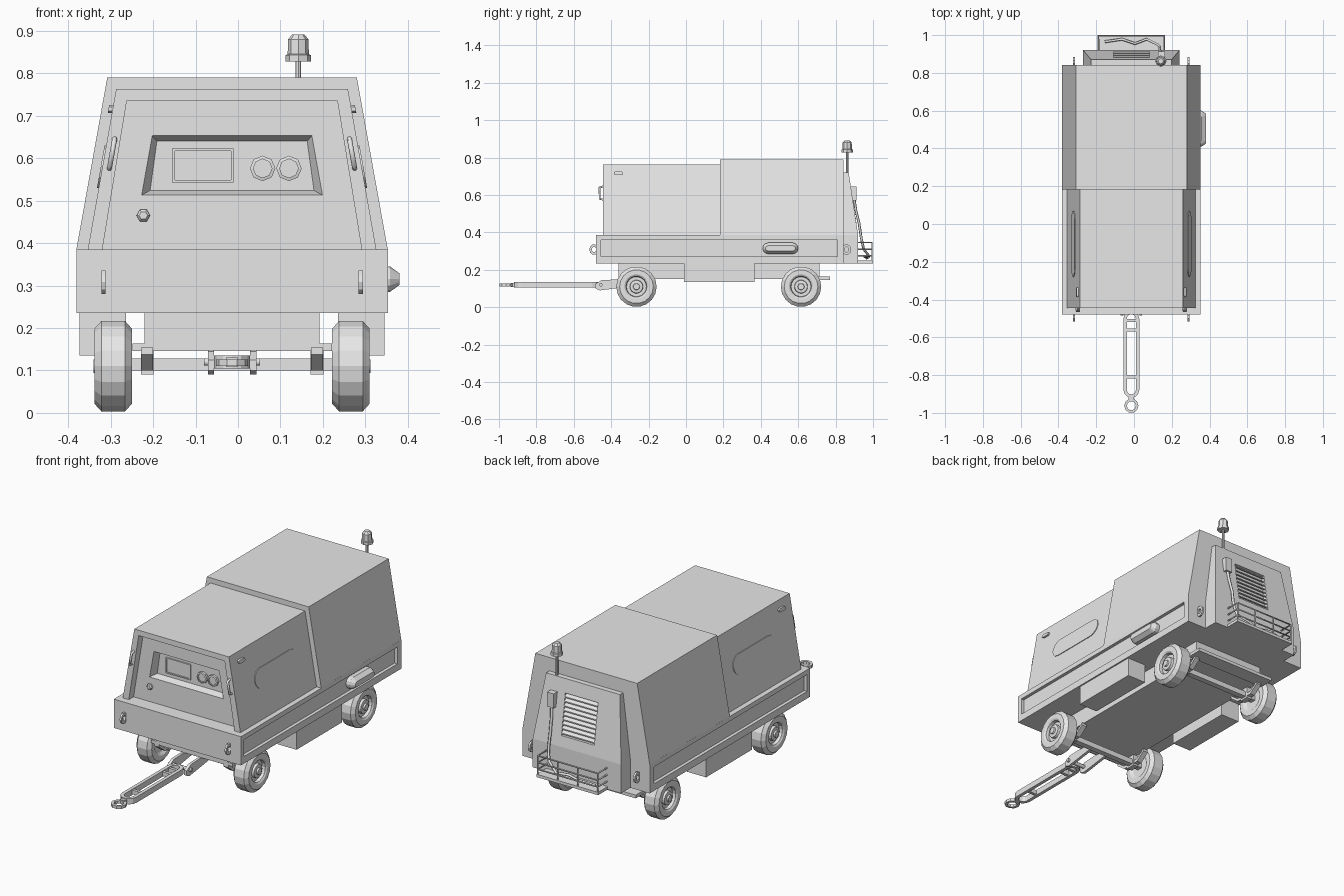
import bpy, bmesh
from math import sin, cos, pi
from mathutils import Vector

old = bpy.data.objects.get("Cube")
if old:
    bpy.data.objects.remove(old, do_unlink=True)

grey = bpy.data.materials.new("light_grey")
grey.use_nodes = True
grey.diffuse_color = (0.8, 0.8, 0.8, 1)
grey.node_tree.nodes["Principled BSDF"].inputs["Base Color"].default_value = (0.8, 0.8, 0.8, 1)
CX = -0.014          # body centre line
SIDES = (("right", -1), ("left", 1))


def add(name, mesh):
    mesh.materials.clear()
    mesh.materials.append(grey)
    ob = bpy.data.objects.new(name, mesh)
    ob.location.x = CX
    bpy.context.collection.objects.link(ob)
    return ob


def loft(name, rings, closed=False):
    """Skin a list of equal rings; capped at both ends unless closed."""
    bm = bmesh.new()
    vs = [[bm.verts.new(p) for p in ring] for ring in rings]
    n = len(vs[0])
    pairs = list(zip(vs, vs[1:])) + ([(vs[-1], vs[0])] if closed else [])
    for a, b in pairs:
        for i in range(n):
            j = (i + 1) % n
            bm.faces.new((a[i], a[j], b[j], b[i]))
    if not closed:
        bm.faces.new(vs[0])
        bm.faces.new(vs[-1])
    bmesh.ops.recalc_face_normals(bm, faces=bm.faces)
    mesh = bpy.data.meshes.new(name)
    bm.to_mesh(mesh)
    bm.free()
    return add(name, mesh)


def trap(y, hb, ht, zb, zt, yt=None):
    """Trapezoid ring across x; yt leans the top edge."""
    yt = y if yt is None else yt
    return [(-hb, y, zb), (hb, y, zb), (ht, yt, zt), (-ht, yt, zt)]


def rect_x(x, y0, y1, z0, z1):
    return [(x, y0, z0), (x, y1, z0), (x, y1, z1), (x, y0, z1)]


def box(name, x0, x1, y0, y1, z0, z1):
    return loft(name, [rect_x(x0, y0, y1, z0, z1), rect_x(x1, y0, y1, z0, z1)])


def stadium(u0, u1, r, v=0, n=6):
    """Rounded slot outline along u."""
    pts = []
    for c, a0 in ((u1 - r, -pi / 2), (u0 + r, pi / 2)):
        pts += [(c + r * cos(a0 + pi * i / n), v + r * sin(a0 + pi * i / n)) for i in range(n + 1)]
    return pts


def circle(r, n):
    return [(r * cos(2 * pi * i / n), r * sin(2 * pi * i / n)) for i in range(n)]


def lathe(name, axis, centre, profile, n):
    """Turn (radius, offset) pairs about an axis."""
    c = Vector(centre)
    def place(u, v, h):
        return c + Vector({"x": (h, u, v), "y": (u, h, v), "z": (u, v, h)}[axis])
    return loft(name, [[place(u, v, h) for u, v in circle(r, n)] for r, h in profile])


def tube(name, pts, r, cyclic=False):
    cu = bpy.data.curves.new(name, "CURVE")
    cu.dimensions = "3D"
    cu.bevel_depth = r
    cu.bevel_resolution = 1
    cu.use_fill_caps = True
    sp = cu.splines.new("POLY")
    sp.points.add(len(pts) - 1)
    for p, q in zip(sp.points, pts):
        p.co = (*q, 1)
    sp.use_cyclic_u = cyclic
    tmp = bpy.data.objects.new("tmp", cu)
    bpy.context.collection.objects.link(tmp)
    dg = bpy.context.evaluated_depsgraph_get()
    mesh = bpy.data.meshes.new_from_object(tmp.evaluated_get(dg))
    bpy.data.objects.remove(tmp, do_unlink=True)
    return add(name, mesh)


def hood_x(z):
    return 0.34 - (z - 0.385) * 0.178


# Lower body with a recessed channel along each side
full, chan = (-0.48, 0.843, 0.235, 0.385), (-0.455, 0.81, 0.272, 0.36)
loft("lower_body", [rect_x(-0.35, *chan), rect_x(-0.367, *chan), rect_x(-0.367, *full),
                    rect_x(0.367, *full), rect_x(0.367, *chan), rect_x(0.35, *chan)])

# Rear canopy, and front hood with sunken fascia and control recess
loft("rear_canopy", [trap(0.183, 0.367, 0.294, 0.384, 0.79), trap(0.843, 0.367, 0.294, 0.384, 0.79)])
loft("front_hood", [trap(0.19, 0.34, 0.273, 0.384, 0.763), trap(-0.445, 0.34, 0.273, 0.384, 0.763),
                    trap(-0.445, 0.306, 0.248, 0.382, 0.735), trap(-0.405, 0.306, 0.248, 0.382, 0.735),
                    trap(-0.405, 0.213, 0.188, 0.513, 0.653), trap(-0.37, 0.193, 0.177, 0.524, 0.64)])

# Control panel screen, gauges and knob
loft("screen", [[(x - 0.069, y, z) for x, z in ring] for y, ring in (
    (-0.37, [(-0.072, 0.543), (0.072, 0.543), (0.072, 0.623), (-0.072, 0.623)]),
    (-0.378, [(-0.072, 0.543), (0.072, 0.543), (0.072, 0.623), (-0.072, 0.623)]),
    (-0.378, [(-0.066, 0.549), (0.066, 0.549), (0.066, 0.617), (-0.066, 0.617)]),
    (-0.373, [(-0.066, 0.549), (0.066, 0.549), (0.066, 0.617), (-0.066, 0.617)]))])
for i, x in enumerate((0.072, 0.134)):
    lathe(f"gauge_{i}", "y", (x, -0.37, 0.576),
          [(0.03, 0), (0.03, -0.012), (0.022, -0.014), (0.022, -0.008)], 8)
lathe("knob", "y", (-0.209, -0.405, 0.465), [(0.016, 0), (0.016, -0.008), (0.01, -0.014)], 6)

for side, s in SIDES:
    # Hood side panel, latch and grab handle
    loft(f"side_panel_{side}", [[(s * (hood_x(z) + d), y, z) for y, z in stadium(-0.28, 0.07, 0.05, 0.58)]
                                for d in (-0.005, 0.004)])
    loft(f"hood_latch_{side}", [[(s * (hood_x(z) + d), y, z) for y, z in stadium(-0.387, -0.335, 0.009, 0.716, 3)]
                                for d in (-0.005, 0.01)])
    tube(f"grab_handle_{side}", [(s * (hood_x(z) - 0.017), y, z) for y, z in
                                 ((-0.44, 0.575), (-0.462, 0.58), (-0.462, 0.64), (-0.44, 0.647))], 0.006)
    # Tie-down eyes on both ends
    for end, y in (("front", -0.492), ("rear", 0.858)):
        rings = [[(s * 0.303 + x, y + u, 0.308 + v * 1.15) for u, v in circle(r, 10)]
                 for r, x in ((0.025, -0.005), (0.012, -0.005), (0.012, 0.005), (0.025, 0.005))]
        loft(f"tie_eye_{end}_{side}", rings, closed=True)
    # Side boxes under the body
    box(f"side_box_{side}", s * 0.25, s * 0.359, -0.01, 0.367, 0.135, 0.237)

# Exhaust pod on the left side
loft("side_pod", [[(x, y, z) for y, z in stadium(0.505 - h, 0.505 + h, r, 0.315)]
                  for x, h, r in ((0.345, 0.095, 0.03), (0.372, 0.095, 0.03), (0.394, 0.08, 0.014))])

# Rear radiator housing with louvred grille
def rear_y(z):
    return 0.92 - (z - 0.385) * 0.15
def grille(d):
    return trap(rear_y(0.44) - d, 0.095, 0.095, 0.44, 0.65, rear_y(0.65) - d)
loft("rear_housing", [trap(0.835, 0.255, 0.213, 0.385, 0.72), trap(0.92, 0.255, 0.213, 0.385, 0.72, rear_y(0.72)),
                      grille(0), grille(0.022)])
box("rear_skirt", -0.255, 0.255, 0.835, 0.92, 0.235, 0.385)
for i in range(9):
    z = 0.452 + i * 0.0225
    y = rear_y(z)
    loft(f"louvre_{i}", [[(x, y - 0.022, z + 0.01), (x, y + 0.002, z - 0.004),
                          (x, y + 0.002, z + 0.002), (x, y - 0.022, z + 0.016)] for x in (-0.095, 0.095)])

# Cable tray with rails
box("cable_tray", -0.178, 0.178, 0.915, 1.0, 0.235, 0.25)
for i, z in enumerate((0.275, 0.31, 0.346)):
    tube(f"tray_rail_{i}", [(-0.173, 0.915, z), (-0.173, 0.995, z), (0.173, 0.995, z), (0.173, 0.915, z)], 0.004)
for i in range(4):
    x = -0.173 + i * 0.1153
    tube(f"tray_post_{i}", [(x, 0.995, 0.245), (x, 0.995, 0.348)], 0.004)

# Cable with its plug
box("cable_plug", 0.14, 0.178, 0.875, 0.912, 0.57, 0.645)
tube("cable", [(0.159, 0.9, 0.575), (0.155, 0.908, 0.52), (0.15, 0.925, 0.45), (0.152, 0.937, 0.37),
               (0.14, 0.95, 0.31), (0.08, 0.978, 0.275), (0.02, 0.955, 0.27),
               (-0.05, 0.978, 0.27), (-0.14, 0.965, 0.262)], 0.007)

# Warning beacon on its pole
lathe("beacon", "z", (0.156, 0.862, 0),
      [(0.007, 0.7), (0.007, 0.828), (0.03, 0.828), (0.03, 0.843), (0.025, 0.845),
       (0.024, 0.88), (0.014, 0.892)], 8)

# Chassis and end plates
box("chassis", -0.206, 0.206, -0.36, 0.715, 0.15, 0.237)
box("front_plate", -0.235, 0.235, -0.36, -0.3, 0.146, 0.163)
box("rear_plate", -0.235, 0.235, 0.69, 0.77, 0.146, 0.163)

# Axles, springs and wheels
TYRE = [(0.05, -0.034), (0.065, -0.044), (0.09, -0.044), (0.108, -0.028), (0.108, 0.028), (0.09, 0.044),
        (0.065, 0.044), (0.056, 0.038), (0.053, 0.022), (0.036, 0.022), (0.034, 0.036), (0.018, 0.038), (0.016, 0.046)]
for end, y in (("front", -0.265), ("rear", 0.615)):
    box(f"axle_{end}", -0.25, 0.25, y - 0.015, y + 0.015, 0.1, 0.128)
    for side, s in SIDES:
        x = s * 0.2
        loft(f"spring_{end}_{side}", [[(x - 0.014, y + u, z), (x + 0.014, y + u, z),
                                       (x + 0.014, y + u, z + 0.016), (x - 0.014, y + u, z + 0.016)]
                                      for u, z in ((-0.1, 0.138), (-0.05, 0.1), (0.05, 0.1), (0.1, 0.138))])
        box(f"spring_clamp_{end}_{side}", x - 0.015, x + 0.015, y - 0.025, y + 0.025, 0.09, 0.15)
        lathe(f"wheel_{end}_{side}", "x", (s * 0.28, y, 0.11), [(r, s * h) for r, h in TYRE], 18)

# Drawbar frame, cross members, towing eye and clevis
slot_out, slot_in = stadium(-0.92, -0.46, 0.042), stadium(-0.902, -0.478, 0.024)
loft("drawbar", [[(x, y, z) for y, x in ring] for ring, z in
                 ((slot_out, 0.105), (slot_in, 0.105), (slot_in, 0.135), (slot_out, 0.135))], closed=True)
for i, y in enumerate((-0.81, -0.56, -0.51)):
    box(f"drawbar_cross_{i}", -0.03, 0.03, y - 0.008, y + 0.008, 0.109, 0.131)
loft("towing_eye", [[(x, y - 0.962, z) for x, y in circle(r, 10)] for r, z in
                    ((0.038, 0.111), (0.024, 0.111), (0.024, 0.126), (0.038, 0.126))], closed=True)
box("eye_shank", -0.014, 0.014, -0.935, -0.905, 0.108, 0.13)
for side, s in SIDES:
    side_shape = ((-0.485, 0.1), (-0.46, 0.09), (-0.42, 0.095), (-0.28, 0.115),
                  (-0.28, 0.14), (-0.38, 0.148), (-0.45, 0.145), (-0.485, 0.125))
    loft(f"clevis_{side}", [[(s * x, y, z) for y, z in side_shape] for x in (0.042, 0.057)])
tube("clevis_pin", [(-0.066, -0.455, 0.12), (0.066, -0.455, 0.12)], 0.01)
